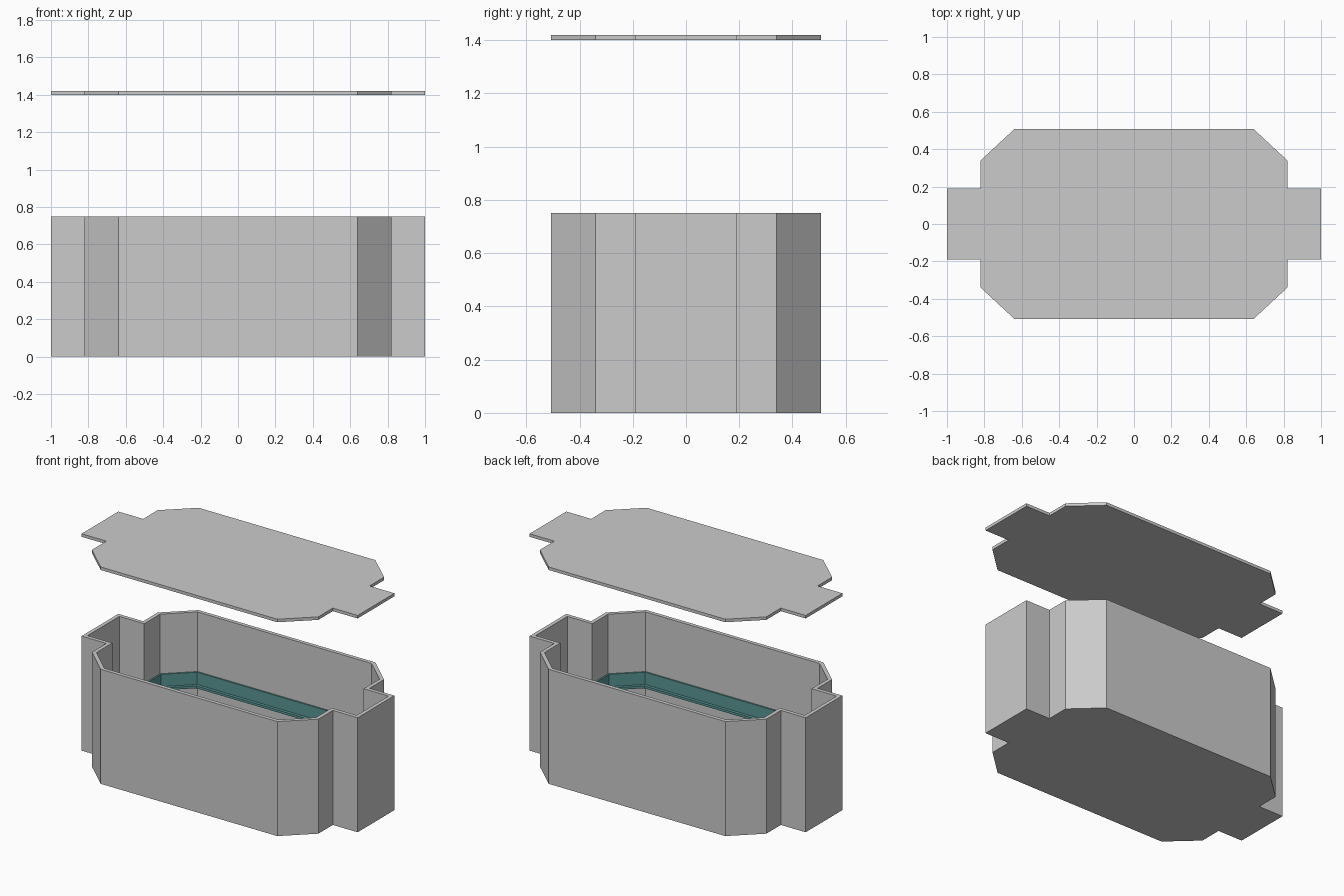
import bpy, bmesh
from mathutils import Vector

if "Cube" in bpy.data.objects:
    bpy.data.objects.remove(bpy.data.objects["Cube"])

# One quarter of the outline (tab, step, chamfer), mirrored to all four
QUARTER = [(1.0, 0.19), (0.82, 0.19), (0.82, 0.34), (0.64, 0.507)]
OUTLINE = QUARTER + [(-x, y) for x, y in reversed(QUARTER)]
OUTLINE += [(-x, -y) for x, y in OUTLINE]


def inset(points, d):
    """Move every edge of a counter-clockwise outline inwards by d."""
    out, n = [], len(points)
    for i in range(n):
        p, a, b = (Vector(points[k % n]) for k in (i, i - 1, i + 1))
        e, f = (p - a).normalized(), (b - p).normalized()
        n1, n2 = Vector((-e.y, e.x)), Vector((-f.y, f.x))
        q = p + (n1 + n2) * (d / (1 + n1.dot(n2)))
        out.append((q.x, q.y))
    return out


def loft(name, sections, closed=False, color=None):
    """Skin (inset, z) sections; cap the ends, or close into a ring."""
    bm = bmesh.new()
    loops = [[bm.verts.new((x, y, z)) for x, y in inset(OUTLINE, d)]
             for d, z in sections]
    n = len(OUTLINE)
    pairs = list(zip(loops, loops[1:]))
    if closed:
        pairs.append((loops[-1], loops[0]))
    else:
        bm.faces.new(loops[0])
        bm.faces.new(loops[-1])
    for lo, hi in pairs:
        for i in range(n):
            j = (i + 1) % n
            bm.faces.new((lo[i], lo[j], hi[j], hi[i]))
    bmesh.ops.recalc_face_normals(bm, faces=bm.faces)
    mesh = bpy.data.meshes.new(name)
    bm.to_mesh(mesh)
    bm.free()
    ob = bpy.data.objects.new(name, mesh)
    bpy.context.collection.objects.link(ob)
    if color:
        mat = bpy.data.materials.new(name + "_color")
        mat.diffuse_color = color
        mat.use_nodes = True
        mat.node_tree.nodes["Principled BSDF"].inputs["Base Color"].default_value = mat.diffuse_color
        mesh.materials.append(mat)
    return ob


WALL = 0.025
# Open box with walls and floor
loft("box_body", [(0, 0), (0, 0.75), (WALL, 0.75), (WALL, 0.02)])
# Floating lid plate
loft("lid", [(0, 1.40), (0, 1.42)])
# Teal lining strip with a small ledge on the inner wall
loft("inner_strip", [(WALL, 0.265), (WALL, 0.36), (WALL + 0.01, 0.36),
                     (WALL + 0.01, 0.28), (WALL + 0.03, 0.28), (WALL + 0.03, 0.265)],
     closed=True, color=(0.1, 0.3, 0.3, 1))
